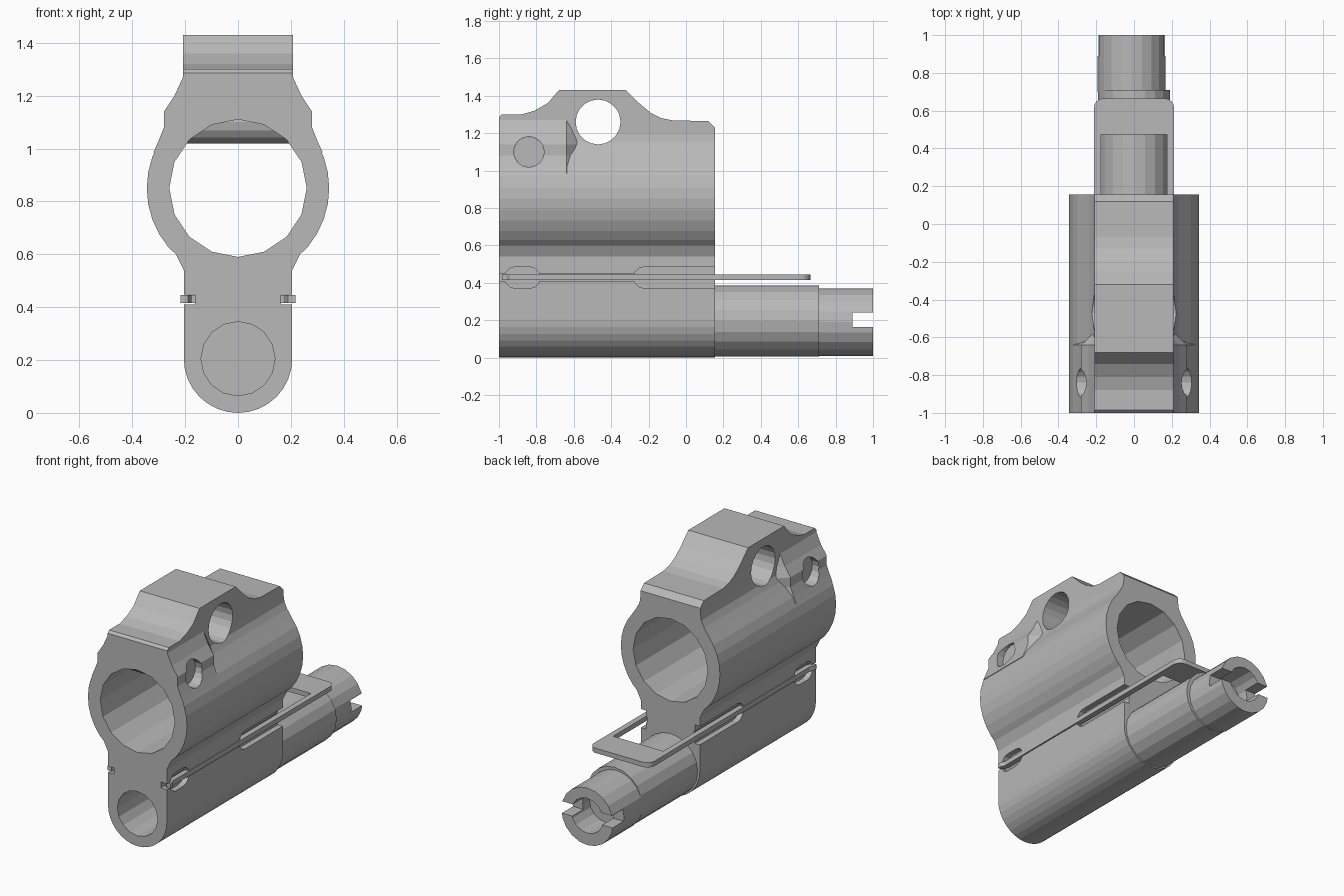
import bpy, bmesh
from math import sin, cos, pi, radians

cube = bpy.data.objects.get("Cube")
if cube:
    bpy.data.objects.remove(cube)

steel = bpy.data.materials.new("grey steel")
steel.use_nodes = True
GREY = (0.48, 0.48, 0.48, 1)
steel.diffuse_color = GREY
steel.node_tree.nodes["Principled BSDF"].inputs["Base Color"].default_value = GREY


def arc(cx, cy, r, start, end, n):
    """Points on an arc, angles in degrees."""
    angles = [radians(start + (end - start) * i / n) for i in range(n + 1)]
    return [(cx + r * cos(a), cy + r * sin(a)) for a in angles]


def circle(cx, cy, r, n=16):
    return arc(cx, cy, r, 0, 360, n)[:-1]


def mirrored(right):
    """Close a right-hand outline with its mirror image."""
    return right + [(-x, z) for x, z in reversed(right) if abs(x) > 1e-4]


def loft(name, axis, sections):
    """Skin equal outlines placed along an axis: [(position, points), ...]"""
    place = {"X": lambda p, t: (t, p[0], p[1]),
             "Y": lambda p, t: (p[0], t, p[1]),
             "Z": lambda p, t: (p[0], p[1], t)}[axis]
    bm = bmesh.new()
    rings = [[bm.verts.new(place(p, t)) for p in pts] for t, pts in sections]
    n = len(rings[0])
    for a, b in zip(rings, rings[1:]):
        for i in range(n):
            j = (i + 1) % n
            bm.faces.new((a[i], a[j], b[j], b[i]))
    bm.faces.new(rings[0])
    bm.faces.new(rings[-1])
    bmesh.ops.recalc_face_normals(bm, faces=bm.faces)
    mesh = bpy.data.meshes.new(name)
    bm.to_mesh(mesh)
    bm.free()
    mesh.materials.append(steel)
    obj = bpy.data.objects.new(name, mesh)
    bpy.context.collection.objects.link(obj)
    return obj


def prism(name, axis, a, b, pts):
    return loft(name, axis, [(a, pts), (b, pts)])


def rect(x0, x1, y0, y1):
    return [(x0, y0), (x1, y0), (x1, y1), (x0, y1)]


def combine(obj, tool, operation="DIFFERENCE"):
    """Apply a boolean with a helper, then discard the helper."""
    tool.hide_render = True
    mod = obj.modifiers.new("shape", "BOOLEAN")
    mod.operation, mod.solver, mod.object = operation, "EXACT", tool
    bpy.context.view_layer.update()
    result = obj.evaluated_get(bpy.context.evaluated_depsgraph_get())
    mesh = bpy.data.meshes.new_from_object(result)
    obj.modifiers.clear()
    obj.data = mesh
    bpy.data.objects.remove(tool)


FRONT, BACK = -1.0, 0.155

# Main body: rounded foot, straight web, ring and narrow top block
outline = arc(0, 0.205, 0.205, -90, 0, 8)
outline += [(0.205, 0.54), (0.235, 0.6)]
outline += arc(0, 0.85, 0.345, -40, 40, 8)
outline += [(0.235, 1.115), (0.215, 1.155), (0.208, 1.2), (0.208, 1.6)]
body = prism("main_body", "Y", FRONT, BACK, mirrored(outline))

# Front shoulders that taper into the ring
shoulder = [(0.32, 0.985), (0.3, 1.03), (0.28, 1.08), (0.28, 1.14),
            (0.24, 1.2), (0.208, 1.27)]
wide = mirrored(shoulder)
narrow = [(x * 0.71, z) for x, z in wide]
boss = loft("shoulder_helper", "Y", [(FRONT, wide), (-0.64, wide), (-0.56, narrow)])
combine(body, boss, "UNION")

# Side silhouette of the top hump
hump = [(FRONT, -0.1), (FRONT, 1.285), (-0.985, 1.3), (-0.88, 1.3),
        (-0.81, 1.32), (-0.74, 1.36), (-0.68, 1.43), (-0.32, 1.43),
        (-0.25, 1.36), (-0.19, 1.31), (-0.13, 1.28), (-0.07, 1.268),
        (0.12, 1.265), (BACK, 1.23), (BACK, -0.1)]
combine(body, prism("hump_helper", "X", -0.5, 0.5, hump), "INTERSECT")

# Large bore, blind lower bore, cross hole and pin hole
combine(body, prism("bore_helper", "Y", -1.1, 0.3, circle(0, 0.85, 0.26)))
combine(body, prism("lower_bore_helper", "Y", -1.1, 0.05, circle(0, 0.205, 0.14)))
combine(body, prism("cross_hole_helper", "X", -0.5, 0.5, circle(-0.47, 1.26, 0.12, 20)))
combine(body, prism("pin_hole_helper", "X", -0.5, 0.5, circle(-0.84, 1.1, 0.082)))


def pocket(y0, y1):
    """Elongated outline with rounded ends."""
    r, z = 0.058, 0.428
    return arc(y1 - r, z, r, -90, 90, 6) + arc(y0 + r, z, r, 90, 270, 6)


# Spring grooves and finger pockets along both sides
for side in (1, -1):
    for y0, y1 in ((-0.97, -0.78), (-0.28, 0.4)):
        combine(body, prism("pocket_helper", "X", side * 0.17, side * 0.3, pocket(y0, y1)))
    combine(body, prism("groove_helper", "Y", -1.1, 0.3,
                        rect(side * 0.163, side * 0.3, 0.41, 0.447)))

# Retaining pin, sunk below the shoulders
prism("retaining_pin", "X", -0.235, 0.235, circle(-0.84, 1.1, 0.0815))

# Flat U-shaped spring with a wide rear bridge and out-turned tips
clip = [(0.19, -0.985), (0.218, -0.985), (0.218, -0.96), (0.207, -0.94), (0.212, 0.61)]
clip += arc(0.162, 0.615, 0.05, 0, 90, 4)
inner = [(-0.175, 0.475), (0.175, 0.475)]
left_edge = [(-x, y) for x, y in reversed(clip)]
clip_outline = clip + left_edge + [(-0.175, -0.94)] + inner + [(0.175, -0.94)]
prism("spring_clip", "Z", 0.415, 0.445, clip_outline)

# Rear tube, with an offset end section
prism("rear_tube", "Y", BACK - 0.01, 0.71, circle(0, 0.197, 0.19, 20))
tip = prism("tube_end", "Y", 0.70, 1.0, circle(-0.012, 0.19, 0.18, 20))
combine(tip, prism("end_bore_helper", "Y", 0.82, 1.1, circle(-0.012, 0.195, 0.11)))
combine(tip, prism("slot_helper", "X", -0.4, 0.4, rect(0.89, 1.1, 0.165, 0.24)))
